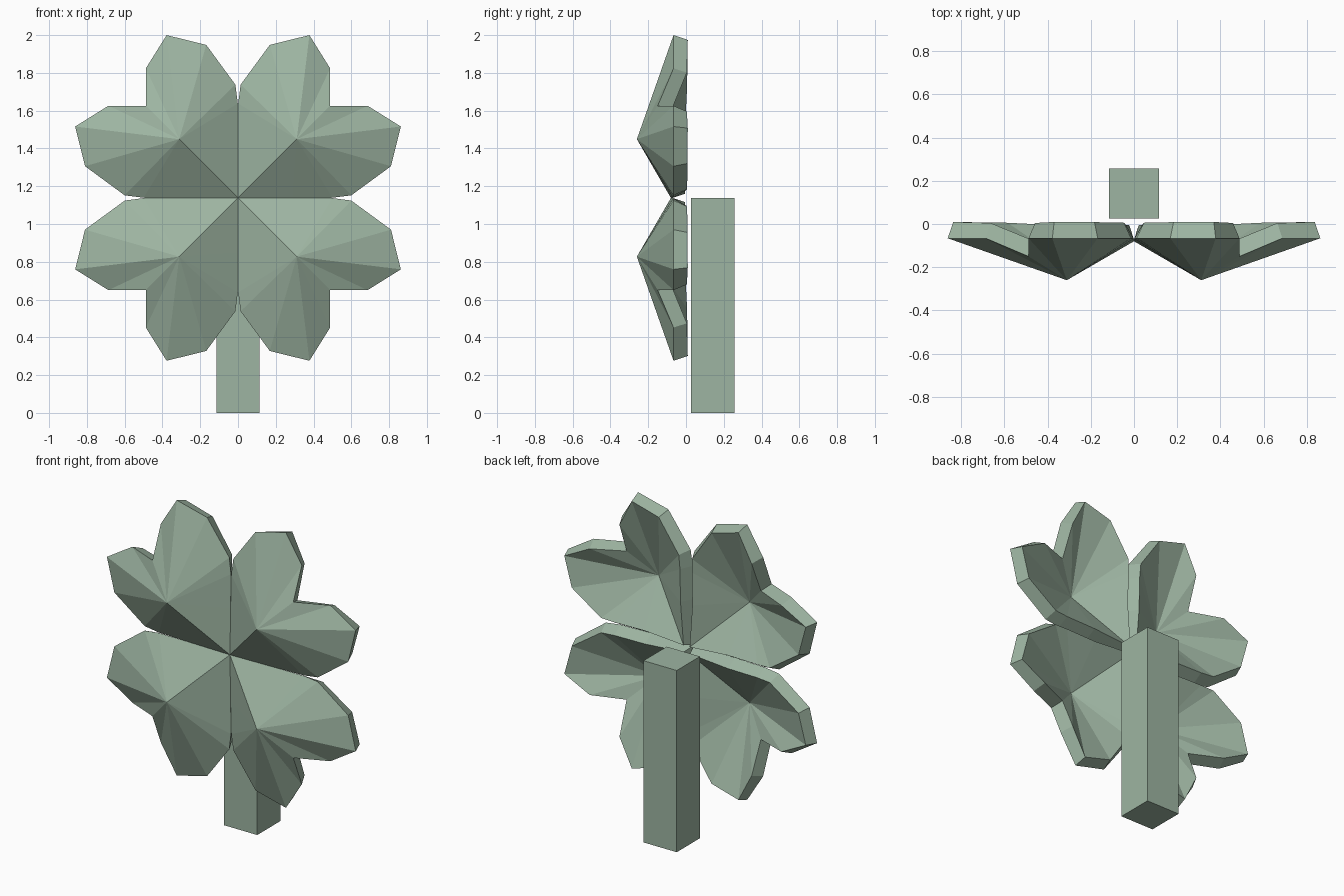
import bpy, bmesh

if "Cube" in bpy.data.objects:
    bpy.data.objects.remove(bpy.data.objects["Cube"])

CENTRE_Z = 1.138

green = bpy.data.materials.new("sage green")
green.diffuse_color = (0.34, 0.46, 0.36, 1)
green.use_nodes = True
green.node_tree.nodes["Principled BSDF"].inputs["Base Color"].default_value = green.diffuse_color

# Half of the heart-shaped rim: (across, up, depth); mirrored over the diagonal
HALF_RIM = [
    (0.29, 0.0, -0.073), (0.50, 0.001, -0.068), (0.60, 0.014, -0.066),
    (0.81, 0.168, -0.066), (0.862, 0.378, -0.066), (0.686, 0.488, -0.066),
]
TIP = (0, 0, -0.08)
NOTCH = (0.488, 0.488, -0.15)
APEX = (0.311, 0.311, -0.26)


def make_leaf(name, sx, sz):
    """Faceted heart leaf: a fan of triangles around a raised peak."""
    rim = [TIP] + HALF_RIM + [NOTCH] + [(b, a, d) for a, b, d in reversed(HALF_RIM)]
    bm = bmesh.new()

    def vert(p):
        return bm.verts.new((sx * p[0], p[2], CENTRE_Z + sz * p[1]))

    peak = vert(APEX)
    ring = [vert(p) for p in rim]
    for a, b in zip(ring, ring[1:] + ring[:1]):
        face = bm.faces.new((peak, a, b))
        face.normal_update()
        if face.normal.y > 0:
            face.normal_flip()
    mesh = bpy.data.meshes.new(name)
    bm.to_mesh(mesh)
    bm.free()
    mesh.materials.append(green)
    leaf = bpy.data.objects.new(name, mesh)
    bpy.context.collection.objects.link(leaf)
    # Leaf thickness, grown towards the back
    solid = leaf.modifiers.new("thickness", 'SOLIDIFY')
    solid.thickness = 0.08
    solid.offset = -1


# Four leaves around the centre
make_leaf("leaf_upper_right", 1, 1)
make_leaf("leaf_upper_left", -1, 1)
make_leaf("leaf_lower_right", 1, -1)
make_leaf("leaf_lower_left", -1, -1)

# Square stem behind the leaves
bpy.ops.mesh.primitive_cube_add(size=1, location=(0, 0.141, CENTRE_Z / 2))
stem = bpy.context.object
stem.name = "stem"
stem.scale = (0.23, 0.23, CENTRE_Z)
stem.data.materials.append(green)
